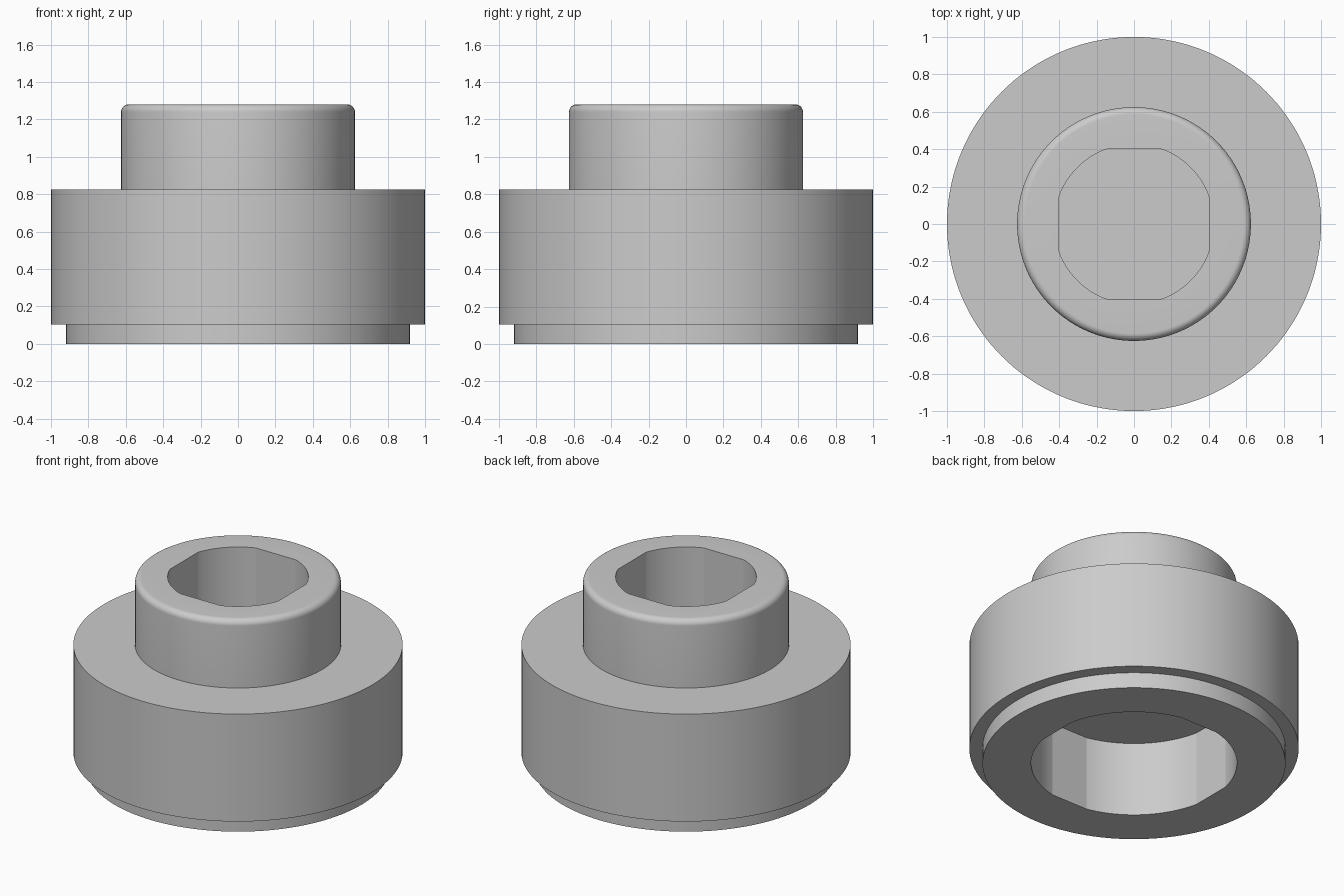
import bpy
import bmesh
import math

if "Cube" in bpy.data.objects:
    bpy.data.objects.remove(bpy.data.objects["Cube"], do_unlink=True)

SEGMENTS = 144
FILLET = 0.04
BOSS_R, TOP_Z = 0.625, 1.28

# Plain grey plastic
grey = bpy.data.materials.new("mid grey")
grey.use_nodes = True
colour = (0.6, 0.6, 0.6, 1)
grey.diffuse_color = colour
grey.node_tree.nodes["Principled BSDF"].inputs["Base Color"].default_value = colour


def ring(bm, radius, z, flat=2.0):
    """Circle of vertices, cut straight on four sides at the distance flat."""
    verts = []
    for i in range(SEGMENTS):
        a = math.tau * i / SEGMENTS
        x, y = radius * math.cos(a), radius * math.sin(a)
        verts.append(bm.verts.new((max(-flat, min(flat, x)),
                                   max(-flat, min(flat, y)), z)))
    return verts


# Rings run from the underside bore, around the outside, into the top socket
profile = [(0.625, 0.5, 0.61), (0.625, 0, 0.61),
           (0.92, 0), (0.92, 0.105),
           (1, 0.105), (1, 0.825),
           (BOSS_R, 0.825)]
steps = 10
for i in range(steps + 1):
    a = math.pi / 2 * i / steps
    profile.append((BOSS_R - FILLET + FILLET * math.cos(a),
                    TOP_Z - FILLET + FILLET * math.sin(a)))
profile += [(0.427, TOP_Z, 0.4), (0.427, 0.8, 0.4)]

bm = bmesh.new()
rings = [ring(bm, *p) for p in profile]
for low, high in zip(rings, rings[1:]):
    for i in range(SEGMENTS):
        j = (i + 1) % SEGMENTS
        bm.faces.new((low[i], low[j], high[j], high[i]))
# Closed ends of the bore and the socket
bm.faces.new(rings[0])
bm.faces.new(rings[-1])
bmesh.ops.recalc_face_normals(bm, faces=bm.faces)

mesh = bpy.data.meshes.new("stepped_hub")
bm.to_mesh(mesh)
bm.free()
mesh.materials.append(grey)
hub = bpy.data.objects.new("stepped_hub", mesh)
bpy.context.collection.objects.link(hub)

# Smooth walls with crisp rims
bpy.ops.object.select_all(action='DESELECT')
hub.select_set(True)
bpy.context.view_layer.objects.active = hub
bpy.ops.object.shade_smooth_by_angle(angle=math.radians(11))
